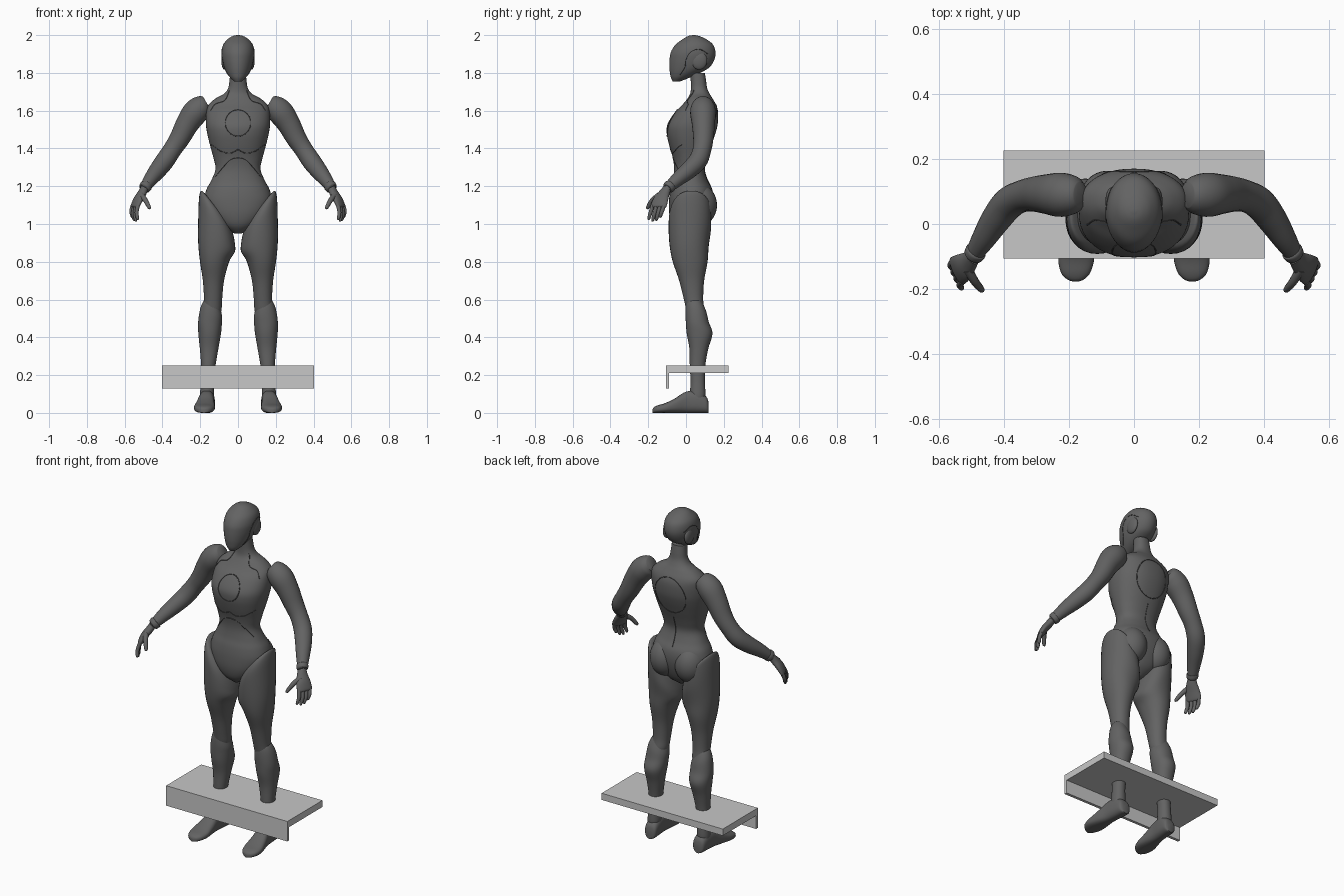
import bpy, bmesh, math
from mathutils import Vector
from mathutils.bvhtree import BVHTree

if "Cube" in bpy.data.objects:
    bpy.data.objects.remove(bpy.data.objects["Cube"], do_unlink=True)


def material(name, value):
    mat = bpy.data.materials.new(name)
    mat.use_nodes = True
    colour = (value, value, value, 1)
    mat.diffuse_color = colour
    mat.node_tree.nodes["Principled BSDF"].inputs["Base Color"].default_value = colour
    return mat


BODY = material("dark grey body", 0.125)
SEAM = material("charcoal seam", 0.07)
BOARD = material("light grey board", 0.57)


def finish(name, bm, mat, mirror=False, smooth=True):
    """Turn a bmesh into a named object, mirrored across x if asked."""
    bmesh.ops.recalc_face_normals(bm, faces=bm.faces)
    mesh = bpy.data.meshes.new(name)
    bm.to_mesh(mesh)
    bm.free()
    mesh.materials.append(mat)
    obj = bpy.data.objects.new(name, mesh)
    bpy.context.collection.objects.link(obj)
    if smooth:
        bpy.ops.object.select_all(action="DESELECT")
        obj.select_set(True)
        bpy.context.view_layer.objects.active = obj
        bpy.ops.object.shade_smooth_by_angle(angle=math.radians(50))
    if mirror:
        obj.modifiers.new("Mirror", "MIRROR").use_axis[0] = True
    return obj


def spline(rows, steps=5):
    """Smooth rows of numbers with a curve that passes through them."""
    out = []
    for i in range(len(rows) - 1):
        a, b, c, d = (rows[max(0, min(len(rows) - 1, i + k))] for k in (-1, 0, 1, 2))
        for s in range(steps):
            t = s / steps
            out.append([q + t / 2 * (r - p + t * (2 * p - 5 * q + 4 * r - s4 + t * (3 * (q - r) + s4 - p)))
                        for p, q, r, s4 in zip(a, b, c, d)])
    return out + [list(rows[-1])]


def skin(name, frames, mat=BODY, mirror=False, sides=32, power=2):
    """Bridge rounded cross-sections given as centre, u and v vectors."""
    bm = bmesh.new()
    rings = []
    for centre, u, v in frames:
        ring = []
        for k in range(sides):
            c, s = math.cos(math.tau * k / sides), math.sin(math.tau * k / sides)
            c = math.copysign(abs(c) ** (2 / power), c)
            s = math.copysign(abs(s) ** (2 / power), s)
            ring.append(bm.verts.new(Vector(centre) + Vector(u) * c + Vector(v) * s))
        rings.append(ring)
    for lower, upper in zip(rings, rings[1:]):
        for k in range(sides):
            n = (k + 1) % sides
            bm.faces.new((lower[k], lower[n], upper[n], upper[k]))
    bm.faces.new(rings[0][::-1])
    bm.faces.new(rings[-1])
    return finish(name, bm, mat, mirror)


def trunk(name, rows, power):
    """Rows: height, half width, front y, back y."""
    return skin(name, [((0, (f + b) / 2, z), (w, 0, 0), (0, (b - f) / 2, 0))
                       for z, w, f, b in spline(rows)], sides=48, power=power)


def leg(name, rows):
    """Rows: x, y, z, half width, half depth, sideways slope."""
    return skin(name, [((x, y, z), (w, 0, w * slope), (0, d, 0))
                       for x, y, z, w, d, slope in spline(rows)], mirror=True, power=2.15)


def tube(name, rows, mat=BODY, mirror=True, sides=24, steps=5):
    """Rows: x, y, z, radius."""
    rows = spline(rows, steps)
    points = [Vector(r[:3]) for r in rows]
    frames, u = [], None
    for i, p in enumerate(points):
        t = (points[min(i + 1, len(points) - 1)] - points[max(i - 1, 0)]).normalized()
        u = t.orthogonal().normalized() if u is None else (u - t * u.dot(t)).normalized()
        frames.append((p, u * rows[i][3], t.cross(u) * rows[i][3]))
    return skin(name, frames, mat, mirror, sides)


def ball(name, centre, radii):
    bm = bmesh.new()
    bmesh.ops.create_uvsphere(bm, u_segments=32, v_segments=20, radius=1)
    bmesh.ops.scale(bm, vec=radii, verts=bm.verts)
    bmesh.ops.translate(bm, vec=centre, verts=bm.verts)
    return finish(name, bm, BODY, True)


def seam(name, target, points, direction, mirror=True):
    """Lay a thin line on a surface by projecting points along a direction."""
    tree = BVHTree.FromObject(target, bpy.context.evaluated_depsgraph_get())
    aim = Vector(direction)
    rows = []
    for p in spline(points, 6):
        a, b = p
        start = Vector((0, a, b)) if aim.x else Vector((a, 0, b))
        hit = tree.ray_cast(start - aim, aim)[0]
        if hit:
            rows.append((*hit, 0.0022))
    if len(rows) > 2:
        tube(name, rows, SEAM, mirror, sides=6, steps=1)


# Torso with neck, and head
torso = trunk("torso", [
    (.95, .02, -.03, .05), (.99, .09, -.07, .10), (1.05, .15, -.088, .13),
    (1.12, .178, -.09, .145), (1.18, .168, -.083, .14), (1.23, .142, -.07, .115),
    (1.29, .119, -.063, .097), (1.35, .13, -.07, .11), (1.42, .149, -.09, .135),
    (1.48, .163, -.102, .156), (1.53, .17, -.097, .168), (1.59, .168, -.06, .17),
    (1.63, .157, -.02, .16), (1.665, .118, .008, .14), (1.69, .073, .022, .125),
    (1.72, .052, .026, .112), (1.76, .045, .025, .106), (1.8, .042, .02, .1)], 2.25)
head = trunk("head", [
    (1.755, .02, -.07, -.03), (1.775, .042, -.08, .02), (1.8, .06, -.085, .075),
    (1.83, .074, -.088, .125), (1.87, .084, -.087, .15), (1.91, .087, -.08, .156),
    (1.95, .078, -.055, .143), (1.98, .053, -.015, .105), (1.995, .028, .012, .07),
    (2, .006, .035, .045)], 2)
ball("ear_panel", (.071, .07, 1.865), (.017, .042, .048))
ball("glute", (.082, .07, 1.1), (.088, .094, .11))

# Legs
leg("thigh", [
    (.115, .03, 1.09, .06, .075, 1.2), (.116, .028, 1.08, .08, .1, 1.2),
    (.115, .022, 1.04, .091, .111, 1.1), (.113, .02, .97, .097, .112, .8),
    (.114, .017, .88, .097, .103, .3), (.124, .022, .8, .077, .092, 0),
    (.13, .03, .7, .056, .066, 0), (.132, .04, .6, .048, .051, 0),
    (.136, .05, .54, .048, .047, 0), (.138, .052, .51, .035, .035, 0)])
leg("shin", [
    (.135, .045, .59, .035, .038, .4), (.139, .046, .57, .046, .047, .4),
    (.143, .053, .53, .058, .056, .3), (.148, .06, .48, .063, .061, 0),
    (.15, .072, .42, .06, .068, 0), (.153, .068, .34, .049, .05, 0),
    (.157, .061, .25, .038, .041, 0), (.162, .062, .17, .034, .038, 0),
    (.164, .062, .1, .037, .041, 0), (.166, .062, .07, .033, .037, 0)])

# Feet: y, centre x, half width, height
foot = [(.12, .16, .02, .05), (.108, .16, .036, .085), (.06, .163, .04, .115),
        (0, .168, .041, .112), (-.06, .174, .05, .076), (-.11, .178, .055, .052),
        (-.15, .18, .045, .04), (-.17, .18, .027, .03), (-.177, .18, .01, .02)]
skin("foot", [((x, y, h / 2), (w, 0, 0), (0, 0, h / 2)) for y, x, w, h in spline(foot)],
     mirror=True, power=2.6)

# Arms
tube("arm", [
    (.165, .09, 1.64, .04), (.185, .09, 1.627, .058), (.225, .09, 1.592, .068),
    (.268, .092, 1.53, .061), (.308, .092, 1.455, .054), (.347, .085, 1.395, .049),
    (.387, .063, 1.335, .05), (.425, .015, 1.285, .046), (.46, -.04, 1.24, .038),
    (.488, -.085, 1.2, .029), (.495, -.1, 1.187, .025)])
tube("wrist_cuff", [(.484, -.08, 1.206, .027), (.487, -.084, 1.202, .033),
                    (.494, -.096, 1.19, .031), (.497, -.1, 1.186, .024)])

# Hands
across = Vector((.42, .9, 0)).normalized()
palm = [(.495, -.1, 1.19, .024, .02), (.508, -.117, 1.163, .032, .021),
        (.528, -.134, 1.13, .043, .02), (.545, -.145, 1.095, .046, .015),
        (.548, -.148, 1.086, .038, .009)]
thick = Vector((.05, -.045, -.1)).cross(across).normalized()
skin("palm", [(r[:3], across * r[3], thick * r[4]) for r in spline(palm)], mirror=True)
for finger, offset, length in (("index", -.034, .075), ("middle", -.011, .084),
                               ("ring", .011, .08), ("little", .033, .063)):
    base = Vector((.544, -.146, 1.098)) + across * offset
    stages = [(0, 0, .0105), (.007, .5, .0105), (.002, .9, .0085), (-.001, 1, .004)]
    tube(finger + "_finger", [(base.x + bend, base.y - .022 * part, base.z - length * part, r)
                              for bend, part, r in stages], sides=12)
tube("thumb", [(.513, -.14, 1.155, .015), (.49, -.178, 1.125, .013),
               (.471, -.201, 1.09, .01), (.467, -.206, 1.08, .005)], sides=12)

# Panel seams
FRONT, BACK, SIDE = (0, 1, 0), (0, -1, 0), (-1, 0, 0)
turns = [math.tau * k / 16 for k in range(17)]
seam("chest_ring", torso, [(.068 * math.sin(a), 1.535 + .07 * math.cos(a)) for a in turns],
     FRONT, False)
seam("back_panel_line", torso, [(.1 * math.sin(a), 1.52 + .11 * math.cos(a)) for a in turns],
     BACK, False)
seam("collar_line", torso, [(.045, 1.71), (.07, 1.655), (.12, 1.635), (.145, 1.6)], FRONT)
seam("rib_line", torso, [(.14, 1.42), (.09, 1.385), (.04, 1.375), (0, 1.395)], FRONT)
seam("waist_line", torso, [(.12, 1.25), (.08, 1.3), (.04, 1.34), (0, 1.35)], FRONT)
seam("spine_line", torso, [(0, 1.38), (0, 1.3), (0, 1.2)], BACK, False)
seam("mask_line", head, [(-.03, 1.79), (-.005, 1.83), (0, 1.87), (.025, 1.91),
                         (.07, 1.925), (.115, 1.9)], SIDE)

# Board with a front lip, as one extruded profile
bm = bmesh.new()
profile = [(-.107, .13), (-.09, .13), (-.09, .21), (.226, .21), (.226, .25), (-.107, .25)]
face = bm.faces.new([bm.verts.new((-.403, y, z)) for y, z in profile])
moved = bmesh.ops.extrude_face_region(bm, geom=[face])["geom"]
bmesh.ops.translate(bm, vec=(.806, 0, 0),
                    verts=[v for v in moved if isinstance(v, bmesh.types.BMVert)])
finish("board", bm, BOARD, smooth=False)
